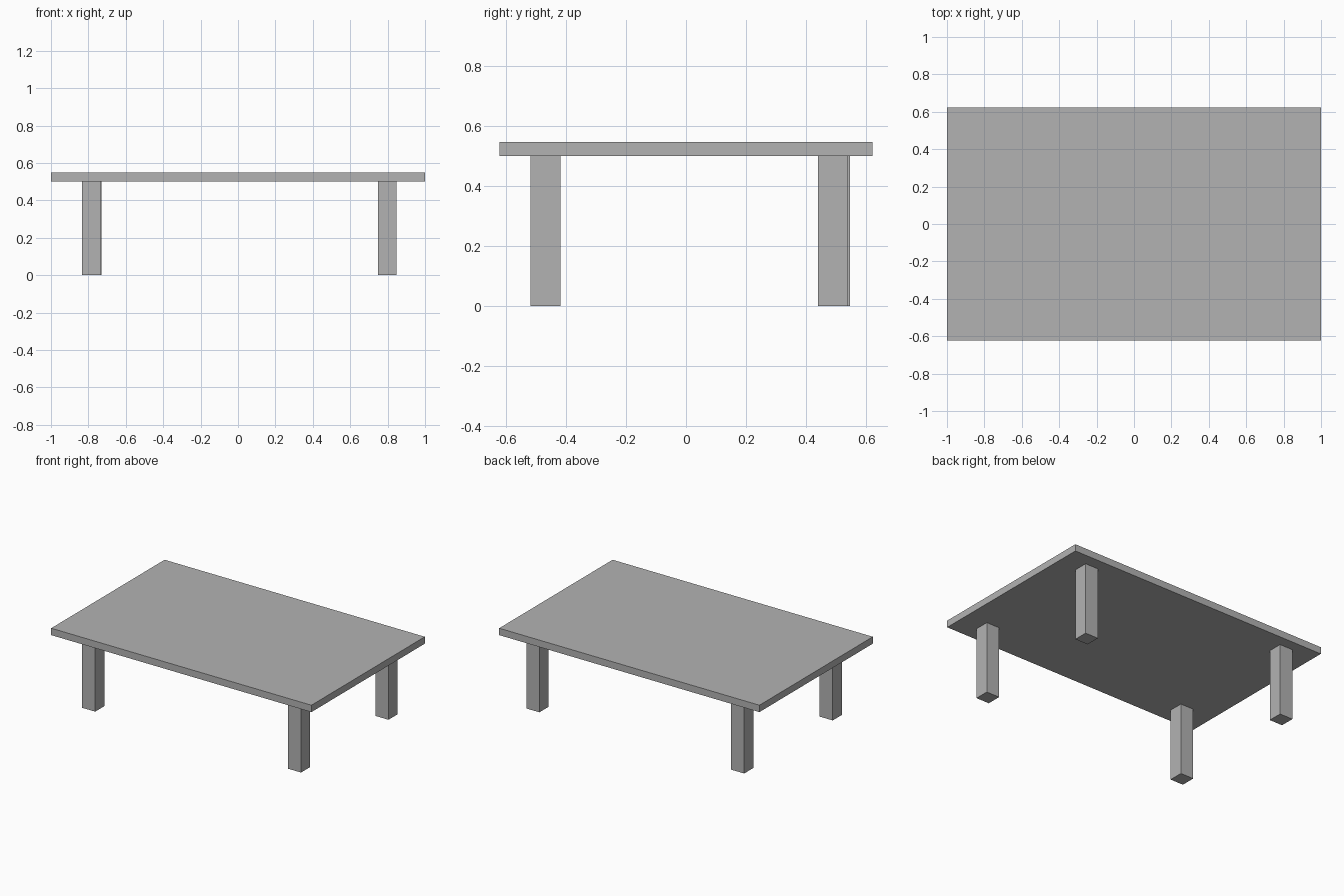
import bpy
import bmesh
from mathutils import Matrix, Vector

cube = bpy.data.objects.get("Cube")
if cube:
    bpy.data.objects.remove(cube, do_unlink=True)

# Single grey finish
GREY = (0.45, 0.45, 0.45, 1.0)
grey = bpy.data.materials.new("plain_grey")
grey.use_nodes = True
grey.diffuse_color = GREY
grey.node_tree.nodes["Principled BSDF"].inputs["Base Color"].default_value = GREY


def add_box(name, centre, size):
    """Flat-shaded box with the given centre and full dimensions."""
    bm = bmesh.new()
    matrix = Matrix.Translation(centre) @ Matrix.Diagonal(Vector(size)).to_4x4()
    bmesh.ops.create_cube(bm, size=1.0, matrix=matrix)
    mesh = bpy.data.meshes.new(name)
    bm.to_mesh(mesh)
    bm.free()
    mesh.materials.append(grey)
    obj = bpy.data.objects.new(name, mesh)
    bpy.context.collection.objects.link(obj)
    return obj


LEG_HEIGHT = 0.5
LEG_WIDTH = 0.1
TOP_THICKNESS = 0.048

# Table top
add_box("table_top", (0, 0, LEG_HEIGHT + TOP_THICKNESS / 2), (2, 1.245, TOP_THICKNESS))

# Square legs, set in slightly unevenly from the corners
legs = {
    "front_right_leg": (-0.784, -0.469),
    "front_left_leg": (0.798, -0.469),
    "back_right_leg": (-0.781, 0.498),
    "back_left_leg": (0.798, 0.491),
}
for name, (x, y) in legs.items():
    add_box(name, (x, y, LEG_HEIGHT / 2), (LEG_WIDTH, LEG_WIDTH, LEG_HEIGHT))
